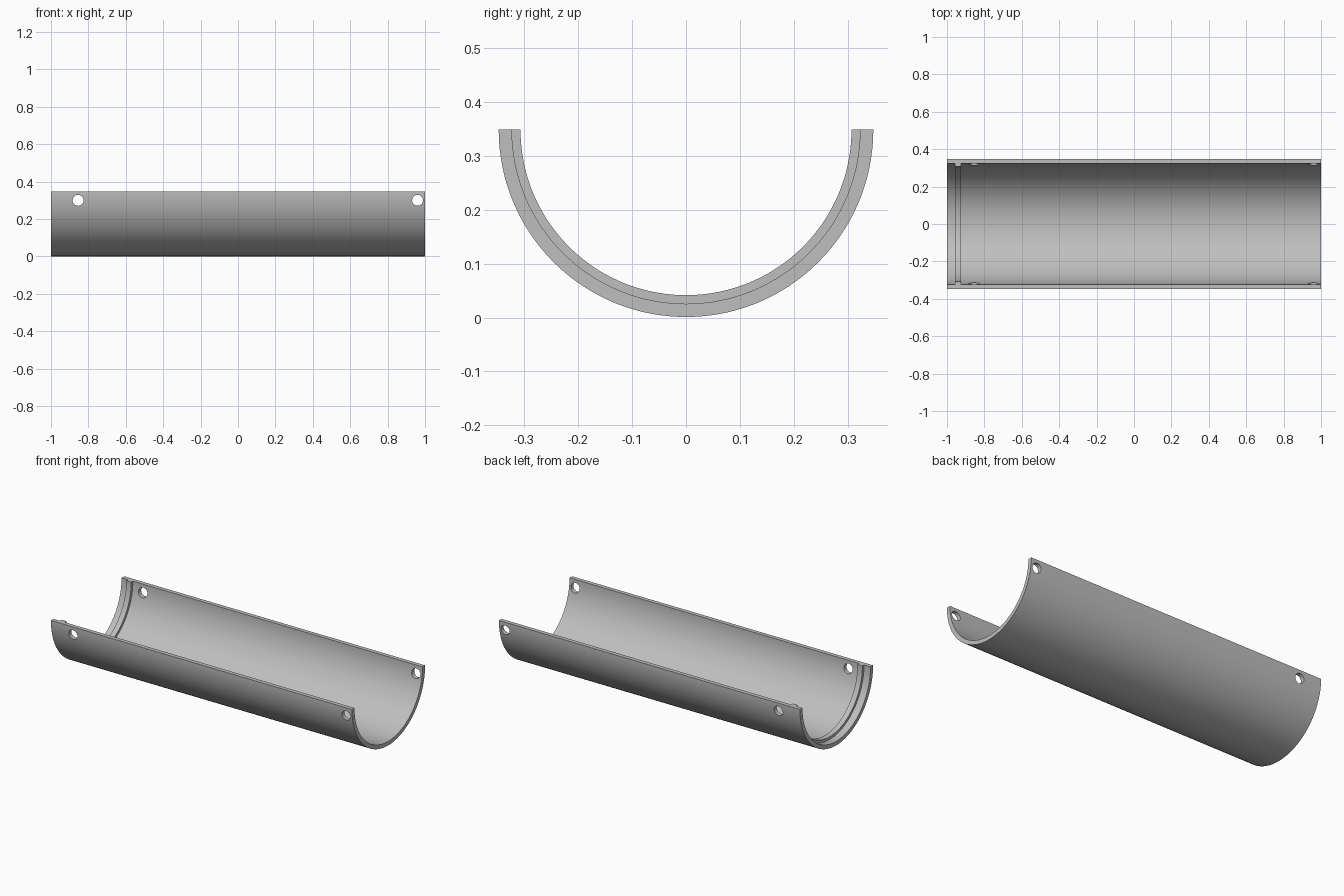
import bpy
import bmesh
from math import radians, pi
from mathutils import Vector, Matrix

cube = bpy.data.objects.get("Cube")
if cube:
    bpy.data.objects.remove(cube, do_unlink=True)

# Main dimensions
OUTER, INNER, RIB = 0.3475, 0.323, 0.307
RIB_START, RIB_END = -0.957, -0.925
AXIS_Z = 0.3485
SEGMENTS = 96
HOLE_RADIUS, HOLE_Z = 0.029, 0.30

# Plain grey material
grey = bpy.data.materials.new("plain_grey")
grey.use_nodes = True
colour = (0.52, 0.52, 0.52, 1)
grey.diffuse_color = colour
grey.node_tree.nodes["Principled BSDF"].inputs["Base Color"].default_value = colour


def make_object(name, bm):
    bmesh.ops.recalc_face_normals(bm, faces=bm.faces)
    mesh = bpy.data.meshes.new(name)
    bm.to_mesh(mesh)
    bm.free()
    mesh.materials.append(grey)
    obj = bpy.data.objects.new(name, mesh)
    bpy.context.collection.objects.link(obj)
    return obj


# Half-pipe shell: wall section with inner rib, swept half a turn about the x axis
section = [(-1, OUTER), (1, OUTER), (1, INNER), (RIB_END, INNER),
           (RIB_END, RIB), (RIB_START, RIB), (RIB_START, INNER), (-1, INNER)]
bm = bmesh.new()
rings = []
for i in range(SEGMENTS + 1):
    turn = Matrix.Rotation(pi * i / SEGMENTS, 3, 'X')
    rings.append([bm.verts.new(turn @ Vector((x, -r, 0)) + Vector((0, 0, AXIS_Z)))
                  for x, r in section])
for a, b in zip(rings, rings[1:]):
    for k in range(len(section)):
        n = (k + 1) % len(section)
        bm.faces.new((a[k], a[n], b[n], b[k]))
bm.faces.new(rings[0])
bm.faces.new(rings[-1])
shell = make_object("half_pipe_shell", bm)

# Screw holes through both side walls
bm = bmesh.new()
for x in (-0.855, 0.96):
    bmesh.ops.create_cone(bm, cap_ends=True, segments=40, radius1=HOLE_RADIUS,
                          radius2=HOLE_RADIUS, depth=1,
                          matrix=Matrix.Translation((x, 0, HOLE_Z))
                          @ Matrix.Rotation(pi / 2, 4, 'X'))
cutter = make_object("hole_cutter", bm)

bpy.ops.object.select_all(action='DESELECT')
shell.select_set(True)
bpy.context.view_layer.objects.active = shell
cut = shell.modifiers.new("screw_holes", 'BOOLEAN')
cut.operation = 'DIFFERENCE'
cut.solver = 'EXACT'
cut.object = cutter
bpy.ops.object.modifier_apply(modifier=cut.name)
bpy.data.objects.remove(cutter, do_unlink=True)

bpy.ops.object.shade_smooth_by_angle(angle=radians(30))
